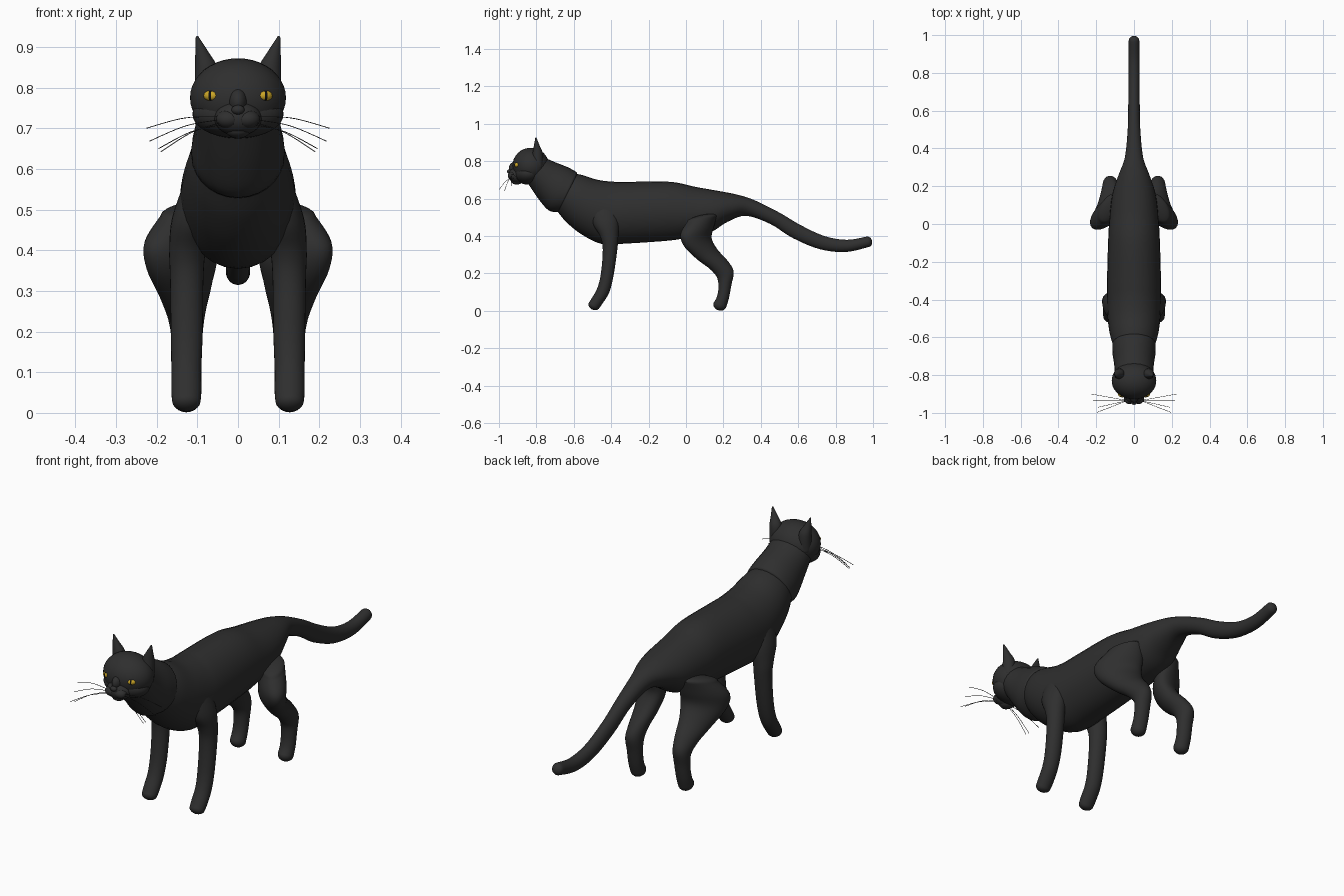
import bpy
import bmesh
import math
from mathutils import Vector, Matrix

if "Cube" in bpy.data.objects:
    bpy.data.objects.remove(bpy.data.objects["Cube"], do_unlink=True)


def make_material(name, color):
    mat = bpy.data.materials.new(name)
    mat.use_nodes = True
    mat.diffuse_color = color
    mat.node_tree.nodes["Principled BSDF"].inputs["Base Color"].default_value = color
    return mat


FUR = make_material("black_fur", (0.028, 0.028, 0.028, 1))
GOLD = make_material("golden_iris", (0.6, 0.38, 0.02, 1))
PUPIL = make_material("dark_pupil", (0.004, 0.004, 0.004, 1))


def finish(name, bm, mats, angle=50):
    bmesh.ops.recalc_face_normals(bm, faces=bm.faces)
    mesh = bpy.data.meshes.new(name)
    bm.to_mesh(mesh)
    bm.free()
    for mat in mats:
        mesh.materials.append(mat)
    obj = bpy.data.objects.new(name, mesh)
    bpy.context.collection.objects.link(obj)
    bpy.ops.object.select_all(action="DESELECT")
    obj.select_set(True)
    bpy.context.view_layer.objects.active = obj
    bpy.ops.object.shade_smooth_by_angle(angle=math.radians(angle))
    return obj


def smooth_sections(keys, steps):
    """Catmull-Rom interpolation between the key sections."""
    result = []
    for i in range(len(keys) - 1):
        p0, p1 = keys[max(i - 1, 0)], keys[i]
        p2, p3 = keys[i + 1], keys[min(i + 2, len(keys) - 1)]
        for s in range(steps):
            t = s / steps
            result.append([
                b + t * ((c - a) + t * (2 * a - 5 * b + 4 * c - d + t * (3 * b - a - 3 * c + d))) / 2
                for a, b, c, d in zip(p0, p1, p2, p3)])
    result.append(list(keys[-1]))
    return result


def rounded_cap(end, inner, depth):
    """Shrinking sections that close an end as a dome, tip first."""
    a, b = Vector(end[0:2]), Vector(end[2:4])
    mid, half = (a + b) / 2, (a - b) / 2
    away = Vector((-half.y, half.x)).normalized()
    if away.dot(mid - (Vector(inner[0:2]) + Vector(inner[2:4])) / 2) < 0:
        away = -away
    cap = []
    for k in (5, 4, 3, 2, 1):
        ang = k / 5 * math.radians(86)
        c = mid + away * depth * math.sin(ang)
        h = half * math.cos(ang)
        cap.append([*(c + h), *(c - h), end[4] * math.cos(ang), end[5], end[6] * math.cos(ang)])
    return cap


def loft(name, keys, caps, side=1, steps=5, sides=28):
    """Skin oval sections: (y, z) of both edges, half width, x centre, skew."""
    keys = [tuple(k) + (0,) * (7 - len(k)) for k in keys]
    secs = smooth_sections(keys, steps)
    secs = (rounded_cap(secs[0], secs[1], caps[0]) + secs
            + rounded_cap(secs[-1], secs[-2], caps[1])[::-1])
    bm = bmesh.new()
    rings = []
    for ay, az, by, bz, w, x, skew in secs:
        ring = []
        for i in range(sides):
            t = math.tau * i / sides
            c, s = math.cos(t), math.sin(t)
            ring.append(bm.verts.new((side * (x + skew * c + w * s),
                                      (ay + by + (ay - by) * c) / 2,
                                      (az + bz + (az - bz) * c) / 2)))
        rings.append(ring)
    for r, q in zip(rings, rings[1:]):
        for i in range(sides):
            j = (i + 1) % sides
            bm.faces.new((r[i], r[j], q[j], q[i]))
    bm.faces.new(rings[0])
    bm.faces.new(rings[-1])
    return finish(name, bm, [FUR])


def ellipsoid(name, center, radii, mats=(FUR,), turn=0, rule=None):
    """Ball with its poles on x, so that rings run as upright slices."""
    bm = bmesh.new()
    bmesh.ops.create_uvsphere(bm, u_segments=32, v_segments=20, radius=1,
                              matrix=Matrix.Rotation(math.pi / 2, 4, "Y"))
    if rule:
        for f in bm.faces:
            f.material_index = rule(f.calc_center_median())
    bmesh.ops.transform(bm, verts=bm.verts, matrix=Matrix.Translation(center)
                        @ Matrix.Rotation(turn, 4, "Z") @ Matrix.Diagonal((*radii, 1)))
    return finish(name, bm, mats)


# Torso running on into the tail
loft("torso_and_tail", [
    (-.6, .735, -.69, .535, .108, 0), (-.55, .725, -.64, .475, .125, 0),
    (-.47, .7, -.56, .41, .138, 0), (-.38, .69, -.45, .358, .143, 0),
    (-.3, .69, -.32, .36, .143, 0), (-.085, .69, -.1, .375, .137, 0),
    (.05, .663, 0, .39, .13, 0), (.18, .64, .13, .42, .115, 0),
    (.28, .62, .22, .475, .085, 0), (.37, .59, .32, .508, .05, 0),
    (.5, .525, .45, .465, .035, 0), (.61, .46, .57, .39, .031, 0),
    (.74, .4, .715, .33, .03, 0), (.86, .38, .855, .315, .03, 0),
    (.965, .397, .978, .342, .028, 0)], (.01, .024))

# Neck with its loose ruff
loft("neck", [
    (-.77, .825, -.85, .69, .1, 0), (-.7, .795, -.79, .6, .105, 0),
    (-.63, .767, -.735, .538, .114, 0), (-.585, .742, -.685, .528, .115, 0)], (.01, .02))

# Head
ellipsoid("head", (0, -.83, .775), (.118, .098, .097))
ellipsoid("jaw", (0, -.845, .735), (.112, .075, .06))
ellipsoid("muzzle", (0, -.9, .725), (.058, .05, .044))
ellipsoid("nose_bridge", (0, -.905, .765), (.024, .042, .035))
ellipsoid("nose_tip", (0, -.944, .745), (.016, .013, .012))
ellipsoid("chin", (0, -.905, .695), (.03, .03, .02))

for label, side in (("left", 1), ("right", -1)):
    ellipsoid(label + "_whisker_pad", (side * .024, -.925, .722), (.03, .028, .023))
    # Eye with an upright slit pupil
    ellipsoid(label + "_eye", (side * .066, -.904, .78), (.019, .013, .013),
              (GOLD, PUPIL), side * .3, lambda c: 1 if abs(c.x) < .2 else 0)
    loft(label + "_ear", [
        (-.825, .77, -.765, .77, .028, .078), (-.82, .845, -.767, .845, .028, .078),
        (-.813, .885, -.783, .885, .017, .088), (-.806, .923, -.798, .923, .004, .1)],
        (.01, .004), side)

    # Front leg from shoulder to paw
    loft(label + "_front_leg", [
        (-.52, .57, -.38, .59, .042, .085), (-.5, .47, -.36, .49, .051, .111),
        (-.46, .4, -.362, .4, .045, .124), (-.445, .33, -.367, .33, .041, .126),
        (-.455, .2, -.387, .19, .039, .126), (-.475, .12, -.41, .1, .037, .127),
        (-.505, .066, -.443, .044, .037, .127), (-.52, .042, -.463, .016, .035, .127)],
        (.03, .024), side)

    # Hind leg with the knee turned outward
    loft(label + "_hind_leg", [
        (.005, .475, .165, .51, .055, .128, .03), (-.03, .41, .15, .45, .073, .142, .05),
        (-.01, .345, .137, .39, .074, .138, .046), (.06, .275, .167, .33, .06, .13, .025),
        (.13, .222, .225, .265, .046, .127, .01), (.167, .175, .255, .21, .039, .126),
        (.173, .12, .243, .14, .036, .126), (.165, .075, .23, .07, .035, .127),
        (.147, .042, .216, .022, .035, .127)], (.02, .03), side)

    # Whiskers
    for n, (x, y, z) in enumerate(((.225, -.9, .7), (.218, -.935, .668),
                                   (.19, -.97, .642), (.195, -.997, .65))):
        curve = bpy.data.curves.new(label + "_whisker", "CURVE")
        curve.dimensions = "3D"
        curve.bevel_depth = .0011
        curve.bevel_resolution = 1
        spline = curve.splines.new("BEZIER")
        spline.bezier_points.add(1)
        root = Vector((side * .035, -.935, .728 - n * .006))
        tip = Vector((side * x, y, z))
        bend = root.lerp(tip, .5) + Vector((0, 0, .015))
        for point, pos in zip(spline.bezier_points, (root, tip)):
            point.co = pos
            point.handle_left = point.handle_right = bend
        curve.materials.append(FUR)
        obj = bpy.data.objects.new(f"{label}_whisker_{n + 1}", curve)
        bpy.context.collection.objects.link(obj)
